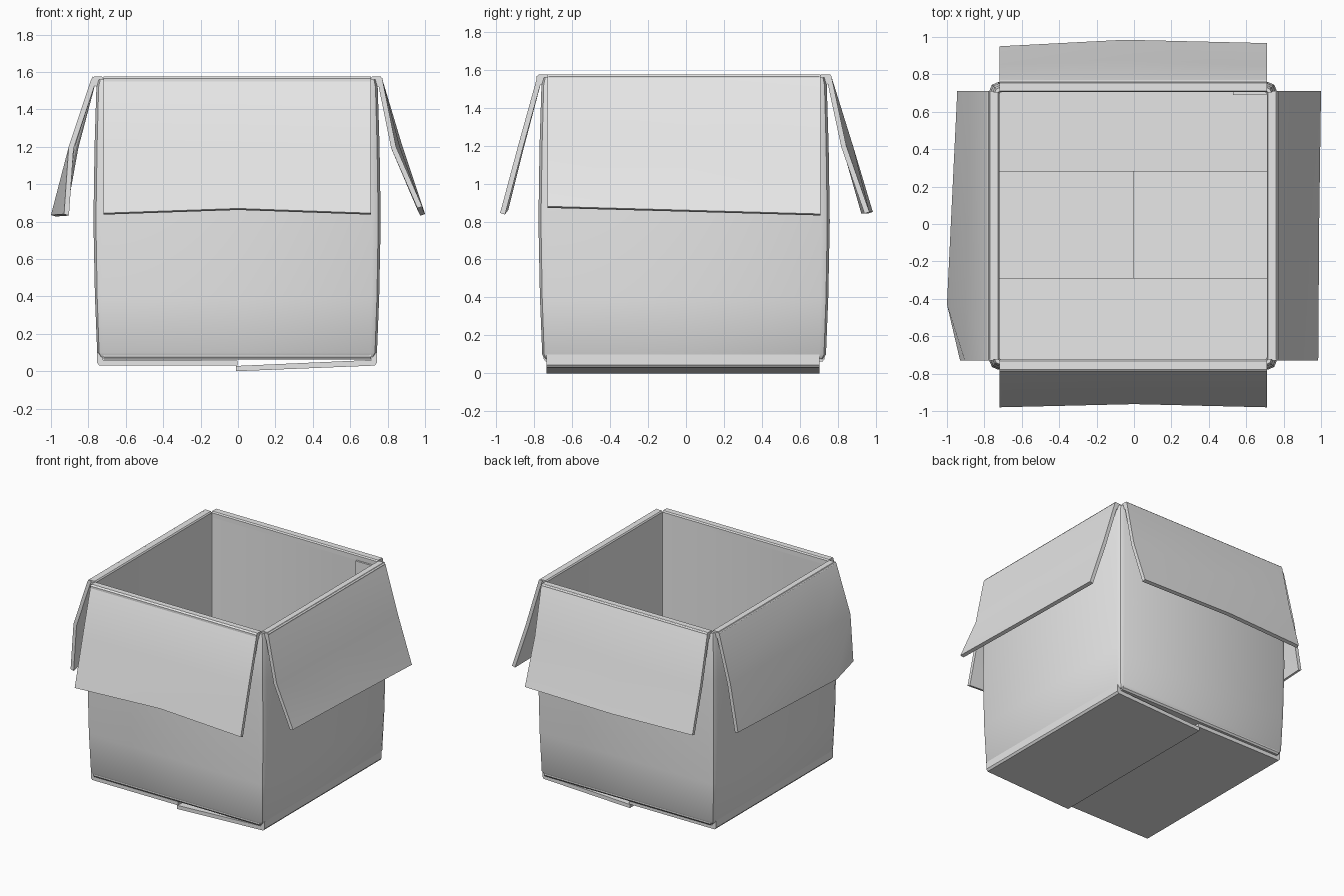
import bpy, bmesh

cube = bpy.data.objects.get("Cube")
if cube:
    bpy.data.objects.remove(cube, do_unlink=True)

CX, CY = -0.005, -0.01      # centre of the box body
HALF = 0.715                # half width of the opening
TOP = 1.575                 # rim height

card = bpy.data.materials.new("grey cardboard")
card.use_nodes = True
card.diffuse_color = (0.8, 0.8, 0.8, 1)
card.node_tree.nodes["Principled BSDF"].inputs["Base Color"].default_value = (0.8, 0.8, 0.8, 1)


def finish(name, bm, smooth=False):
    bmesh.ops.recalc_face_normals(bm, faces=bm.faces)
    mesh = bpy.data.meshes.new(name)
    bm.to_mesh(mesh)
    bm.free()
    mesh.materials.append(card)
    obj = bpy.data.objects.new(name, mesh)
    bpy.context.collection.objects.link(obj)
    if smooth:
        bpy.ops.object.select_all(action='DESELECT')
        obj.select_set(True)
        bpy.context.view_layer.objects.active = obj
        bpy.ops.object.shade_smooth_by_angle(angle=0.6)
    return obj


def place(side, u, out, z):
    """Position from distance along a wall, distance outward and height."""
    return {"front": (u, -out, z), "back": (u, out, z),
            "right": (-out, u, z), "left": (out, u, z)}[side]


def prism(name, side, profile, u0, u1, smooth=False):
    """Extrude an (outward, height) profile along a wall."""
    bm = bmesh.new()
    ends = [[bm.verts.new(place(side, u, o, z)) for o, z in profile] for u in (u0, u1)]
    n = len(profile)
    for e in ends:
        bm.faces.new(e)
    for i in range(n):
        j = (i + 1) % n
        bm.faces.new((ends[0][i], ends[0][j], ends[1][j], ends[1][i]))
    return finish(name, bm, smooth)


def ring(bm, half, z, cut):
    """Square ring with two-step rounded corners."""
    a, b = half - cut, half - cut * 0.3
    quarter = [(half, -a), (half, a), (b, b)]
    verts = []
    for sx, sy, swap in ((1, 1, 0), (-1, 1, 1), (-1, -1, 0), (1, -1, 1)):
        pts = [(half, 0), (half, a), (b, b), (a, half)]
        if swap:
            pts = [(0, half), (a, half), (b, b), (half, a)]
        verts += [bm.verts.new((CX + sx * x, CY + sy * y, z)) for x, y in pts]
    return verts


# Four bulging walls, outside then inside
bm = bmesh.new()
levels = [(0.735, 0.075, 0.03), (0.748, 0.1, 0.035), (0.76, 0.4, 0.04),
          (0.768, 0.8, 0.045), (0.762, 1.2, 0.045), (0.752, 1.52, 0.04),
          (0.742, 1.56, 0.035), (HALF, 1.56, 0.012), (HALF, 0.075, 0.012)]
rings = [ring(bm, *lv) for lv in levels]
for lo, hi in zip(rings, rings[1:] + rings[:1]):
    for i in range(len(lo)):
        j = (i + 1) % len(lo)
        bm.faces.new((lo[i], lo[j], hi[j], hi[i]))
finish("walls", bm, True)

# Folded rim strips along the top of every wall
for side, shift in (("front", -CY), ("back", CY), ("left", CX), ("right", -CX)):
    u = CX if side in ("front", "back") else CY
    rim = [(HALF, 1.53), (HALF, 1.565), (0.722, TOP), (0.765, TOP),
           (0.778, 1.565), (0.778, 1.535), (0.75, 1.52)]
    prism(side + "_rim", side, [(o + shift, z) for o, z in rim], u - HALF, u + HALF)

# Bent top flaps: stations of (along, middle outward, tip outward, tip height)
flaps = {
    "front": (0.785, [(-0.72, 0.885, 0.98, 0.845), (0, 0.88, 0.963, 0.87), (0.71, 0.885, 0.98, 0.845)]),
    "back": (0.768, [(-0.72, 0.85, 0.95, 0.85), (-0.05, 0.88, 0.985, 0.85), (0.71, 0.845, 0.967, 0.85)]),
    "left": (0.772, [(-0.73, 0.845, 0.985, 0.88), (0, 0.865, 0.99, 0.86), (0.71, 0.88, 1.0, 0.84)]),
    "right": (0.785, [(-0.73, 0.905, 0.93, 0.84), (-0.43, 0.9, 1.0, 0.835), (0.71, 0.88, 0.945, 0.84)]),
}
for side, (hinge, stations) in flaps.items():
    bm = bmesh.new()
    cols = [[bm.verts.new(place(side, u, o, z)) for o, z in
             ((hinge - 0.008, TOP), (hinge, 1.56), (mid, 1.2), (tip, tz))]
            for u, mid, tip, tz in stations]
    for a, b in zip(cols, cols[1:]):
        for i in range(len(a) - 1):
            bm.faces.new((a[i], b[i], b[i + 1], a[i + 1]))
    thick = bmesh.ops.extrude_face_region(bm, geom=bm.faces[:], use_keep_orig=True)
    bmesh.ops.translate(bm, vec=place(side, 0, -0.026, -0.008),
                        verts=[v for v in thick["geom"] if isinstance(v, bmesh.types.BMVert)])
    finish(side + "_top_flap", bm, True)

# Inner bottom flaps, short, folded in from front and back
for side, edge, shift in (("front", 0.29, -CY), ("back", 0.28, CY)):
    w = 0.74 + shift
    prism(side + "_bottom_flap", side,
          [(edge, 0.062), (w - 0.01, 0.062), (w, 0.075), (w, 0.095), (edge, 0.09)],
          CX - HALF, CX + HALF)

# Outer bottom flaps, meeting on the centre line, one sagging
for side, shift, sag in (("right", -CX, 0), ("left", CX, 0.03)):
    w = 0.748 + shift
    seam = 0.002 if side == "right" else -0.01
    prism(side + "_bottom_flap", side,
          [(seam, 0.03 - sag), (w - 0.012, 0.03), (w, 0.045), (w, 0.1),
           (w - 0.03, 0.1), (w - 0.03, 0.06), (seam, 0.058 - sag)],
          CY - 0.725, CY + HALF)

# Glued joining tab inside the back wall
prism("joining_tab", "back", [(0.69, 0.09), (0.706, 0.09), (0.706, 1.53), (0.69, 1.53)],
      0.53, 0.708)
